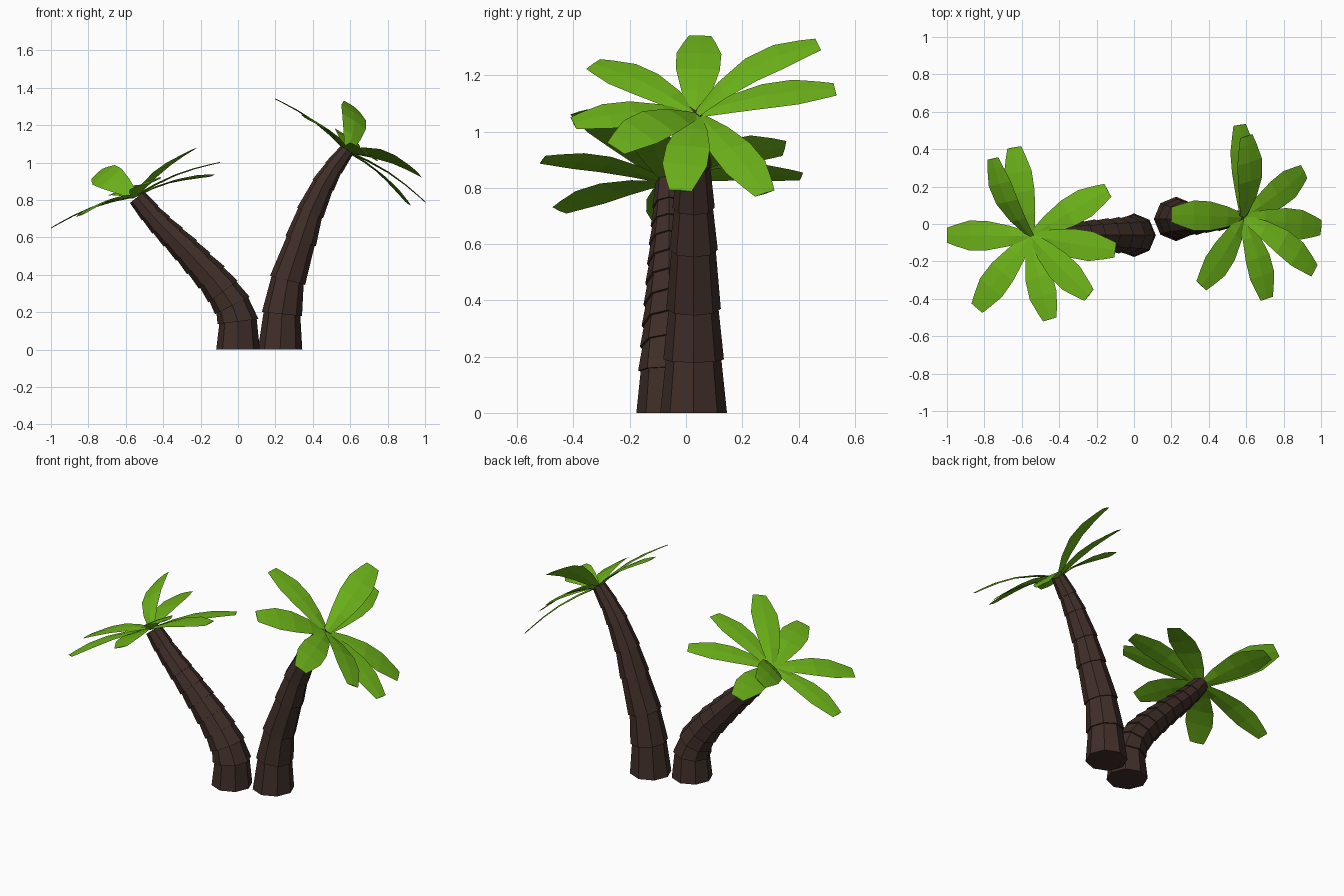
import bpy, math
from mathutils import Vector

if "Cube" in bpy.data.objects:
    bpy.data.objects.remove(bpy.data.objects["Cube"])


def material(name, rgb):
    m = bpy.data.materials.new(name)
    m.diffuse_color = (*rgb, 1)
    m.use_nodes = True
    m.node_tree.nodes["Principled BSDF"].inputs["Base Color"].default_value = m.diffuse_color
    return m


BARK = material("bark", (0.05, 0.027, 0.021))
LEAF = material("leaf", (0.155, 0.46, 0.01))


def loft(name, rings, mat):
    """Skin a list of equal-sized closed rings and cap both ends."""
    n = len(rings[0])
    verts = [p for r in rings for p in r]
    faces = [(i * n + j, i * n + (j + 1) % n, (i + 1) * n + (j + 1) % n, (i + 1) * n + j)
             for i in range(len(rings) - 1) for j in range(n)]
    faces += [tuple(reversed(range(n))), tuple(range(len(verts) - n, len(verts)))]
    me = bpy.data.meshes.new(name)
    me.from_pydata(verts, [], faces)
    me.materials.append(mat)
    ob = bpy.data.objects.new(name, me)
    bpy.context.collection.objects.link(ob)
    return ob


def trunk(name, path, y, r0, r1):
    """Eight-sided trunk of stacked segments, each flared at its foot."""
    pts = [Vector((x, y, z)) for x, z in path]
    last = len(pts) - 1
    rings = []

    def ring(i, scale):
        t = (pts[min(i + 1, last)] - pts[max(i - 1, 0)]).normalized()
        if i == 0:
            t = Vector((0, 0, 1))
        v = Vector((0, 1, 0))
        u = v.cross(t)
        r = (r0 + (r1 - r0) * i / last) * scale
        angles = [k * math.tau / 8 for k in range(8)]
        rings.append([pts[i] + (u * math.cos(a) + v * math.sin(a)) * r for a in angles])

    for i in range(last):
        ring(i, 1.06)
        ring(i + 1, 0.97)
    loft(name, rings, BARK)


def frond(name, base, tip, normal, arch=0.03):
    """Thin blunt leaf, narrow at the root, arched along its length."""
    base, tip = Vector(base), Vector(tip)
    d = (tip - base).normalized()
    side = d.cross(Vector(normal)).normalized()
    up = side.cross(d)
    rings = []
    for t, w in [(0, 0.02), (0.25, 0.055), (0.5, 0.078), (0.72, 0.08), (0.9, 0.056), (1, 0.04)]:
        c = base.lerp(tip, t) + up * arch * math.sin(math.pi * t)
        h = 0.006 * (1 - 0.6 * t)
        rings.append([c - side * w, c - up * h, c + side * w, c + up * h])
    loft(name, rings, LEAF)


# trunks
trunk("left_trunk", [(0, 0), (0, .15), (-.03, .235), (-.08, .31), (-.14, .385), (-.21, .46),
                     (-.275, .53), (-.345, .60), (-.41, .665), (-.47, .73), (-.54, .815)],
      -0.06, 0.11, 0.05)
trunk("right_trunk", [(.225, 0), (.235, .19), (.265, .37), (.335, .58), (.385, .73),
                      (.455, .88), (.51, .97), (.585, 1.07)], 0.027, 0.112, 0.04)

# crowns: tip positions, with an own facing direction for the twisted fronds
crowns = {
    "left": ((-.55, -.065, .82), (-.36, 0, .93), [
        ((-.64, .41, .84),), ((-.755, .35, .94), (-.4, -.6, .6), .05), ((-1, -.06, .65),),
        ((-.84, -.45, .72),), ((-.45, -.51, .90),), ((-.24, -.38, 1.07),),
        ((-.10, -.14, 1.0),), ((-.14, .18, .93),)]),
    "right": ((.585, .035, 1.06), (.55, 0, .83), [
        ((.20, .05, 1.34),), ((.565, .53, 1.15),), ((.60, .47, 1.31), (.55, -.45, .65), .05),
        ((.91, .28, .78),), ((1, -.02, .79),), ((.965, -.25, .94), (.45, .3, .83), .04),
        ((.71, -.40, 1.03),), ((.36, -.33, 1.24),)]),
}
for side_name, (centre, axis, tips) in crowns.items():
    for i, spec in enumerate(tips):
        normal = spec[1] if len(spec) > 1 else axis
        arch = spec[2] if len(spec) > 2 else 0.025
        frond(f"{side_name}_frond_{i + 1}", centre, spec[0], normal, arch)
